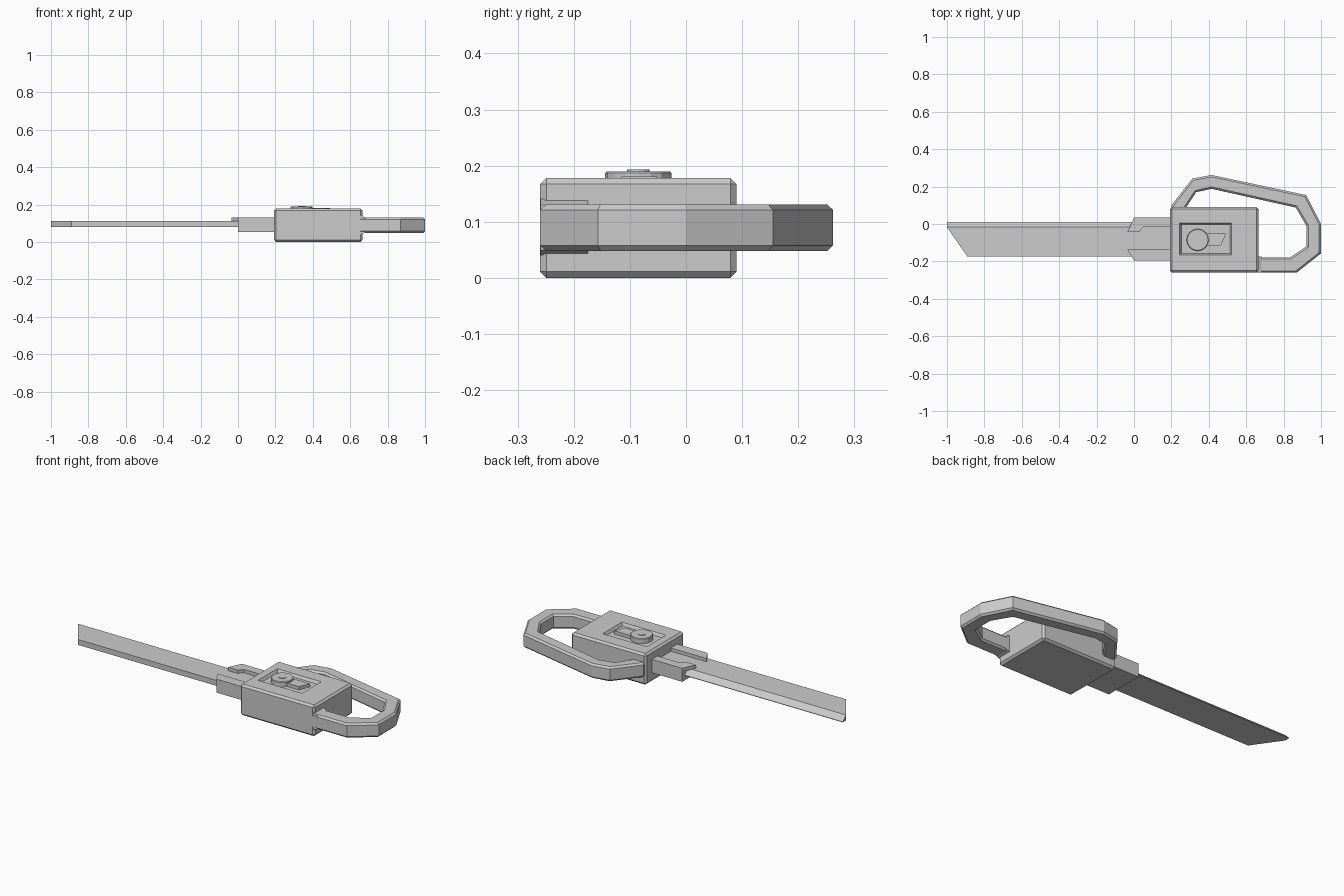
import bpy, bmesh, math

if "Cube" in bpy.data.objects:
    bpy.data.objects.remove(bpy.data.objects["Cube"])


def finish(name, bm):
    bmesh.ops.recalc_face_normals(bm, faces=bm.faces[:])
    me = bpy.data.meshes.new(name)
    bm.to_mesh(me)
    bm.free()
    ob = bpy.data.objects.new(name, me)
    bpy.context.collection.objects.link(ob)
    return ob


def prism_bm(outline, z0, z1, bevel=0.0, all_edges=False):
    """Extrude a top-view outline from z0 to z1, optionally chamfering its rims."""
    bm = bmesh.new()
    face = bm.faces.new([bm.verts.new((x, y, z0)) for x, y in outline])
    ext = bmesh.ops.extrude_face_region(bm, geom=[face])["geom"]
    for v in ext:
        if isinstance(v, bmesh.types.BMVert):
            v.co.z = z1
    bmesh.ops.recalc_face_normals(bm, faces=bm.faces[:])
    if bevel:
        edges = [e for e in bm.edges
                 if all_edges or abs(e.verts[0].co.z - e.verts[1].co.z) < 1e-6]
        bmesh.ops.bevel(bm, geom=edges, offset=bevel, segments=1,
                        profile=0.5, affect='EDGES')
    return bm


def prism(name, outline, z0, z1, bevel=0.0):
    return finish(name, prism_bm(outline, z0, z1, bevel))


def rect(x0, x1, y0, y1):
    return [(x0, y0), (x1, y0), (x1, y1), (x0, y1)]


def circle(cx, cy, r, n):
    return [(cx + r * math.cos(2 * math.pi * i / n),
             cy + r * math.sin(2 * math.pi * i / n)) for i in range(n)]


# Blade: slanted tip, chisel-ground cutting edge on the +y side
bm = prism_bm([(-0.89, -0.175), (0.22, -0.175), (0.22, 0.012),
               (-1.0, 0.012), (-1.0, -0.017)], 0.08, 0.111)
top = [f for f in bm.faces if all(v.co.z > 0.11 for v in f.verts)]
bmesh.ops.bisect_plane(bm, geom=bm.verts[:] + bm.edges[:] + bm.faces[:],
                       plane_co=(0, -0.017, 0), plane_no=(0, 1, 0))
for v in bm.verts:
    if v.co.y > 0.01 and v.co.z > 0.1:
        v.co.z = 0.083
finish("blade", bm)

# Blade holder: block with two lips gripping the blade
prism("holder_block", rect(0.0, 0.21, -0.195, 0.034), 0.053, 0.1105)
prism("holder_lip_front", [(0.0, -0.195), (0.21, -0.195), (0.21, -0.137),
                           (-0.035, -0.137)], 0.1105, 0.13)
prism("holder_lip_back", [(0.21, 0.034), (0.0, 0.034), (-0.035, -0.042),
                          (0.028, -0.042), (0.048, -0.016), (0.21, -0.016)],
      0.1105, 0.13)

# Body: chamfered box with a sloped recess in the top
bm = prism_bm(rect(0.192, 0.665, -0.26, 0.09), 0.0, 0.178, 0.011, True)
bm.faces.ensure_lookup_table()
top = max(bm.faces, key=lambda f: f.calc_center_median().z)


def inset_to(face, x0, x1, y0, y1, z):
    mid = face.calc_center_median()
    bmesh.ops.inset_region(bm, faces=[face], thickness=0.002)
    for v in face.verts:
        v.co = (x0 if v.co.x < mid.x else x1,
                y0 if v.co.y < mid.y else y1, z)


inset_to(top, 0.244, 0.522, -0.167, 0.006, 0.178)
inset_to(top, 0.253, 0.513, -0.158, -0.003, 0.162)
finish("body", bm)

# Dial with pointer lever and centre pin
prism("dial", circle(0.34, -0.085, 0.059, 16), 0.155, 0.19, 0.003)
prism("dial_pin", circle(0.34, -0.085, 0.02, 12), 0.185, 0.193)
prism("dial_lever", [(0.36, -0.115), (0.465, -0.115), (0.492, -0.052),
                     (0.36, -0.052)], 0.155, 0.181)

# Loop handle running from the body back round to its rear face
handle = [(0.2, 0.06), (0.2, 0.1), (0.312, 0.243), (0.415, 0.262), (0.92, 0.155),
          (1.0, 0.0), (1.0, -0.157), (0.87, -0.26), (0.64, -0.26),
          (0.64, -0.178), (0.835, -0.178), (0.922, -0.12), (0.922, -0.01),
          (0.865, 0.088), (0.415, 0.188), (0.332, 0.17), (0.28, 0.09),
          (0.28, 0.06)]
prism("handle", handle, 0.048, 0.131, 0.01)

# Flared socket where the handle leaves the body
bm = prism_bm(rect(0.65, 0.683, -0.259, -0.175), 0.038, 0.144)
for v in bm.verts:
    if v.co.x > 0.67:
        v.co.z = 0.05 if v.co.z < 0.09 else 0.13
finish("handle_socket", bm)
